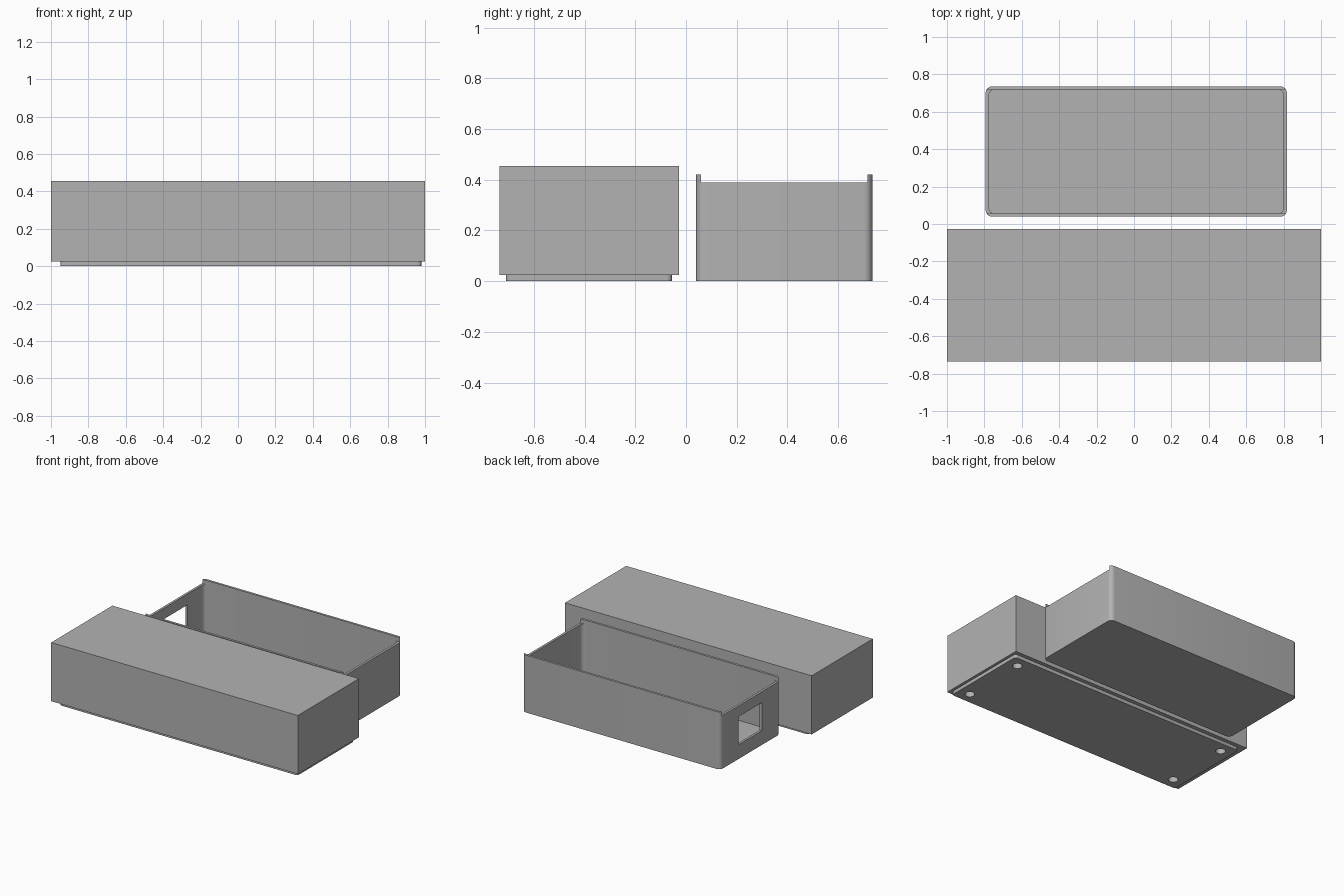
import bpy, bmesh, math

if "Cube" in bpy.data.objects:
    bpy.data.objects.remove(bpy.data.objects["Cube"])

grey = bpy.data.materials.new("plain grey")
grey.diffuse_color = (0.45, 0.45, 0.45, 1)
grey.use_nodes = True
grey.node_tree.nodes["Principled BSDF"].inputs["Base Color"].default_value = grey.diffuse_color


def rounded_block(name, x, y, z, radius=0.0, steps=6):
    """Block between (min, max) limits, with optional rounded upright edges."""
    bm = bmesh.new()
    if radius:
        pts = []
        for cx, cy, start in ((x[1] - radius, y[1] - radius, 0), (x[0] + radius, y[1] - radius, 90),
                              (x[0] + radius, y[0] + radius, 180), (x[1] - radius, y[0] + radius, 270)):
            for i in range(steps + 1):
                a = math.radians(start + 90 * i / steps)
                pts.append((cx + radius * math.cos(a), cy + radius * math.sin(a)))
    else:
        pts = [(x[1], y[1]), (x[0], y[1]), (x[0], y[0]), (x[1], y[0])]
    base = bm.faces.new([bm.verts.new((px, py, z[0])) for px, py in pts])
    top = bmesh.ops.extrude_face_region(bm, geom=[base])["geom"]
    for v in top:
        if isinstance(v, bmesh.types.BMVert):
            v.co.z = z[1]
    bmesh.ops.recalc_face_normals(bm, faces=bm.faces)
    mesh = bpy.data.meshes.new(name)
    bm.to_mesh(mesh)
    bm.free()
    mesh.materials.append(grey)
    ob = bpy.data.objects.new(name, mesh)
    bpy.context.collection.objects.link(ob)
    return ob


def cut(ob, cutter):
    """Subtract a helper shape, then remove the helper."""
    mod = ob.modifiers.new("cut", "BOOLEAN")
    mod.operation, mod.solver, mod.object = "DIFFERENCE", "EXACT", cutter
    bpy.context.view_layer.objects.active = ob
    bpy.ops.object.modifier_apply(modifier=mod.name)
    bpy.data.objects.remove(cutter)


def smooth(ob):
    bpy.ops.object.select_all(action="DESELECT")
    ob.select_set(True)
    bpy.context.view_layer.objects.active = ob
    bpy.ops.object.shade_smooth_by_angle(angle=math.radians(30))


# Open box: rounded shell with floor
box = rounded_block("open_box", (-0.793, 0.817), (0.04, 0.735), (0, 0.42), 0.033)
cut(box, rounded_block("cavity", (-0.776, 0.800), (0.057, 0.718), (0.018, 0.6), 0.03))
# Lowered end walls between the two long lips
cut(box, rounded_block("end_notch", (-1, 1), (0.059, 0.716), (0.39, 0.6)))
# Window in the left end
cut(box, rounded_block("window", (-0.9, -0.6), (0.255, 0.525), (0.105, 0.31)))
smooth(box)

# Long solid cover and the thin plate under it
cover = rounded_block("cover_block", (-1, 1), (-0.735, -0.027), (0.025, 0.455))
plate = rounded_block("base_plate", (-0.95, 0.98), (-0.71, -0.056), (0, 0.025), 0.02)

# Screw holes near the plate corners, running up into the cover
for hx in (-0.865, 0.895):
    for hy in (-0.628, -0.138):
        r = 0.033
        for part in (plate, cover):
            cut(part, rounded_block("drill", (hx - r, hx + r), (hy - r, hy + r), (-0.05, 0.08), r - 1e-4))
smooth(plate)
smooth(cover)
